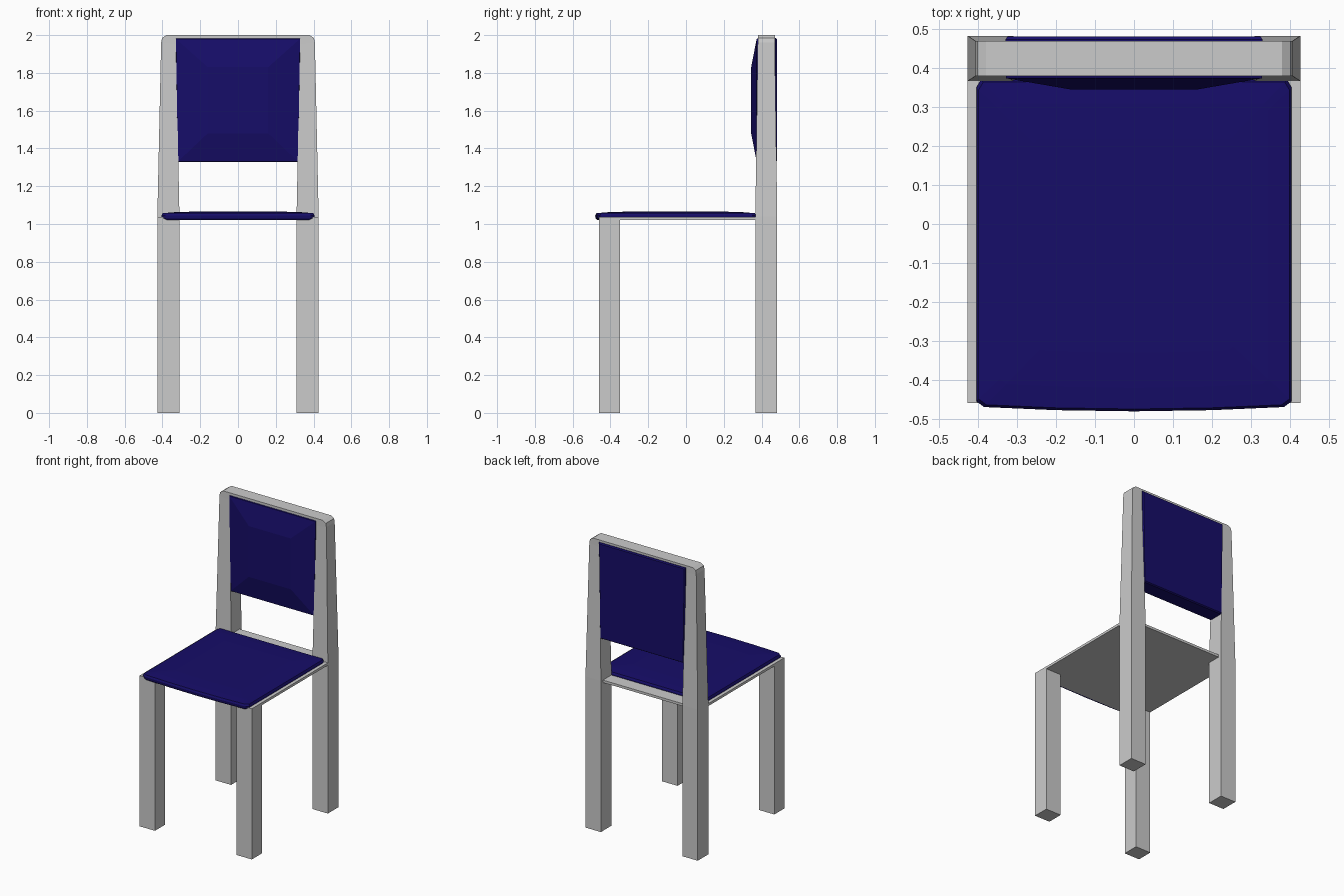
import bpy

if "Cube" in bpy.data.objects:
    bpy.data.objects.remove(bpy.data.objects["Cube"])

blue = bpy.data.materials.new("blue_upholstery")
blue.diffuse_color = (0.008, 0.004, 0.14, 1)
blue.use_nodes = True
blue.node_tree.nodes["Principled BSDF"].inputs["Base Color"].default_value = blue.diffuse_color


def make(name, verts, faces, mat=None):
    mesh = bpy.data.meshes.new(name)
    mesh.from_pydata(verts, [], faces)
    obj = bpy.data.objects.new(name, mesh)
    bpy.context.collection.objects.link(obj)
    if mat:
        mesh.materials.append(mat)
    return obj


def loft(name, rings, mat=None):
    """Join equal-length rings (counter-clockwise, start to end) and cap both ends."""
    n = len(rings[0])
    verts = [v for ring in rings for v in ring]
    faces = [(r * n + i, r * n + (i + 1) % n, (r + 1) * n + (i + 1) % n, (r + 1) * n + i)
             for r in range(len(rings) - 1) for i in range(n)]
    faces.append(tuple(reversed(range(n))))
    faces.append(tuple(range(len(verts) - n, len(verts))))
    return make(name, verts, faces, mat)


def rect(x0, x1, y0, y1, z):
    return [(x0, y0, z), (x1, y0, z), (x1, y1, z), (x0, y1, z)]


def box(name, x0, x1, y0, y1, z0, z1):
    return loft(name, [rect(x0, x1, y0, y1, z0), rect(x0, x1, y0, y1, z1)])


# Front legs
for side, x0, x1 in (("left", -0.427, -0.31), ("right", 0.31, 0.427)):
    box("front_leg_" + side, x0, x1, -0.46, -0.35, 0, 1.02)

# Thin seat board between the legs
box("seat_board", -0.427, 0.427, -0.46, 0.46, 1.02, 1.037)

# Back frame: one continuous arch, tapered above the seat, with rounded top corners
# station: outer x, outer z, inner x, inner z, front y, back y
half = [(0.427, 0, 0.31, 0, 0.367, 0.483),
        (0.427, 1.04, 0.31, 1.04, 0.367, 0.483),
        (0.407, 1.96, 0.328, 1.95, 0.38, 0.47),
        (0.402, 1.985, 0.326, 1.967, 0.38, 0.47),
        (0.38, 2.0, 0.318, 1.975, 0.38, 0.47)]
stations = [(-ox, oz, -ix, iz, f, b) for ox, oz, ix, iz, f, b in half] + half[::-1]
loft("back_frame", [[(ox, f, oz), (ix, f, iz), (ix, b, iz), (ox, b, oz)]
                    for ox, oz, ix, iz, f, b in stations])

# Seat cushion: chamfered corners and a slightly bowed front that laps over the board
right = [(0.2, -0.478), (0.385, -0.47), (0.405, -0.455), (0.405, 0.35), (0.393, 0.37)]
outline = [(0, -0.481)] + right + [(-x, y) for x, y in right[::-1]]


def cushion_ring(z, inset):
    sx, sy = 1 - inset / 0.405, 1 - inset / 0.425
    return [(x * sx, -0.055 + (y + 0.055) * sy, z) for x, y in outline]


loft("seat_cushion", [cushion_ring(z, i) for z, i in
                      ((1.021, 0.01), (1.03, 0.002), (1.045, 0), (1.057, 0.006),
                       (1.062, 0.06), (1.065, 0.15))], blue)

# Backrest pad: flat at the back, front bulging in a shallow faceted cushion
loft_rings = []
for y, x_low, x_high, z0, z1 in ((0.345, 0.16, 0.16, 1.48, 1.83),
                                 (0.374, 0.318, 0.328, 1.33, 1.98),
                                 (0.385, 0.32, 0.33, 1.328, 1.985),
                                 (0.474, 0.32, 0.33, 1.328, 1.985),
                                 (0.482, 0.314, 0.324, 1.334, 1.979)):
    loft_rings.append([(-x_low, y, z0), (-x_high, y, z1), (x_high, y, z1), (x_low, y, z0)])
loft("backrest_pad", loft_rings, blue)

# Consistent outward normals on every part
import bmesh
for obj in bpy.context.collection.objects:
    bm = bmesh.new()
    bm.from_mesh(obj.data)
    bmesh.ops.recalc_face_normals(bm, faces=bm.faces[:])
    bm.to_mesh(obj.data)
    bm.free()
